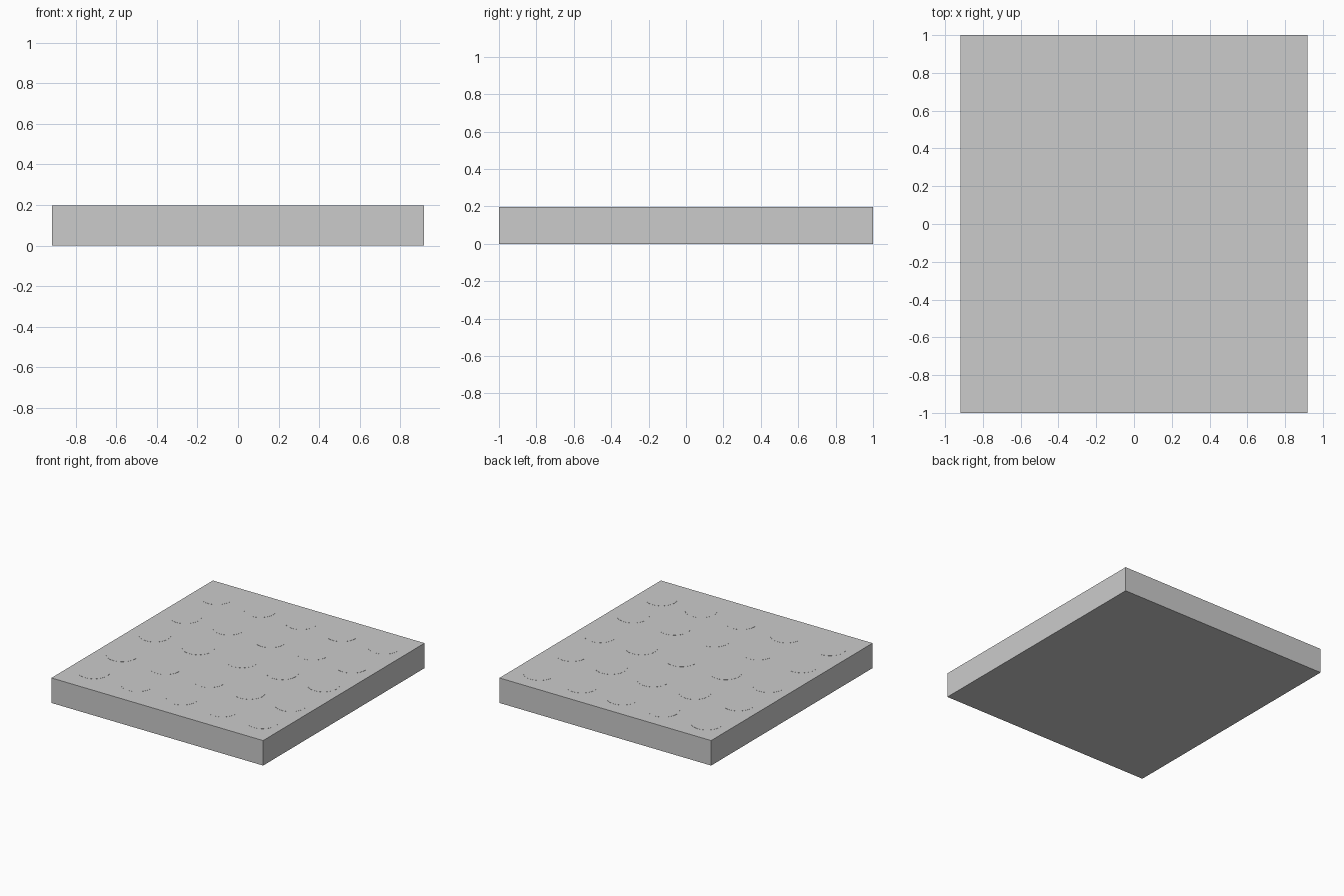
import bpy

if "Cube" in bpy.data.objects:
    bpy.data.objects.remove(bpy.data.objects["Cube"])

WIDTH, DEPTH, HEIGHT = 1.836, 2.0, 0.196
RADIUS, SINK, PROUD = 0.115, 0.02, 0.0008

# Rectangular plate
bpy.ops.mesh.primitive_cube_add(size=1, location=(0, 0, HEIGHT / 2))
plate = bpy.context.object
plate.name = "plate"
plate.scale = (WIDTH, DEPTH, HEIGHT)
bpy.ops.object.transform_apply(location=False, rotation=False, scale=True)


def inset_disc(name, x, y):
    """Round disc set practically flush into the top of the plate."""
    bpy.ops.mesh.primitive_cylinder_add(
        vertices=64, radius=RADIUS, depth=SINK + PROUD,
        location=(x, y, HEIGHT + (PROUD - SINK) / 2))
    bpy.context.object.name = name
    bpy.ops.object.shade_smooth_by_angle()


# Slightly irregular rows of disc centres, back to front
rows = [
    [(-0.727, 0.777), (-0.35, 0.777), (0.005, 0.777), (0.358, 0.777), (0.725, 0.777)],
    [(-0.727, 0.387), (-0.363, 0.407), (0.0, 0.403), (0.367, 0.403), (0.72, 0.384)],
    [(-0.727, 0.01), (-0.351, 0.01), (0.03, 0.01), (0.378, 0.01), (0.735, 0.01)],
    [(-0.727, -0.395), (-0.351, -0.395), (0.03, -0.395), (0.376, -0.395), (0.735, -0.395)],
    [(-0.727, -0.746), (-0.351, -0.746), (0.04, -0.746), (0.39, -0.746), (0.735, -0.746)],
]
for r, row in enumerate(rows, 1):
    for c, (x, y) in enumerate(row, 1):
        inset_disc(f"disc_row{r}_{c}", x, y)
